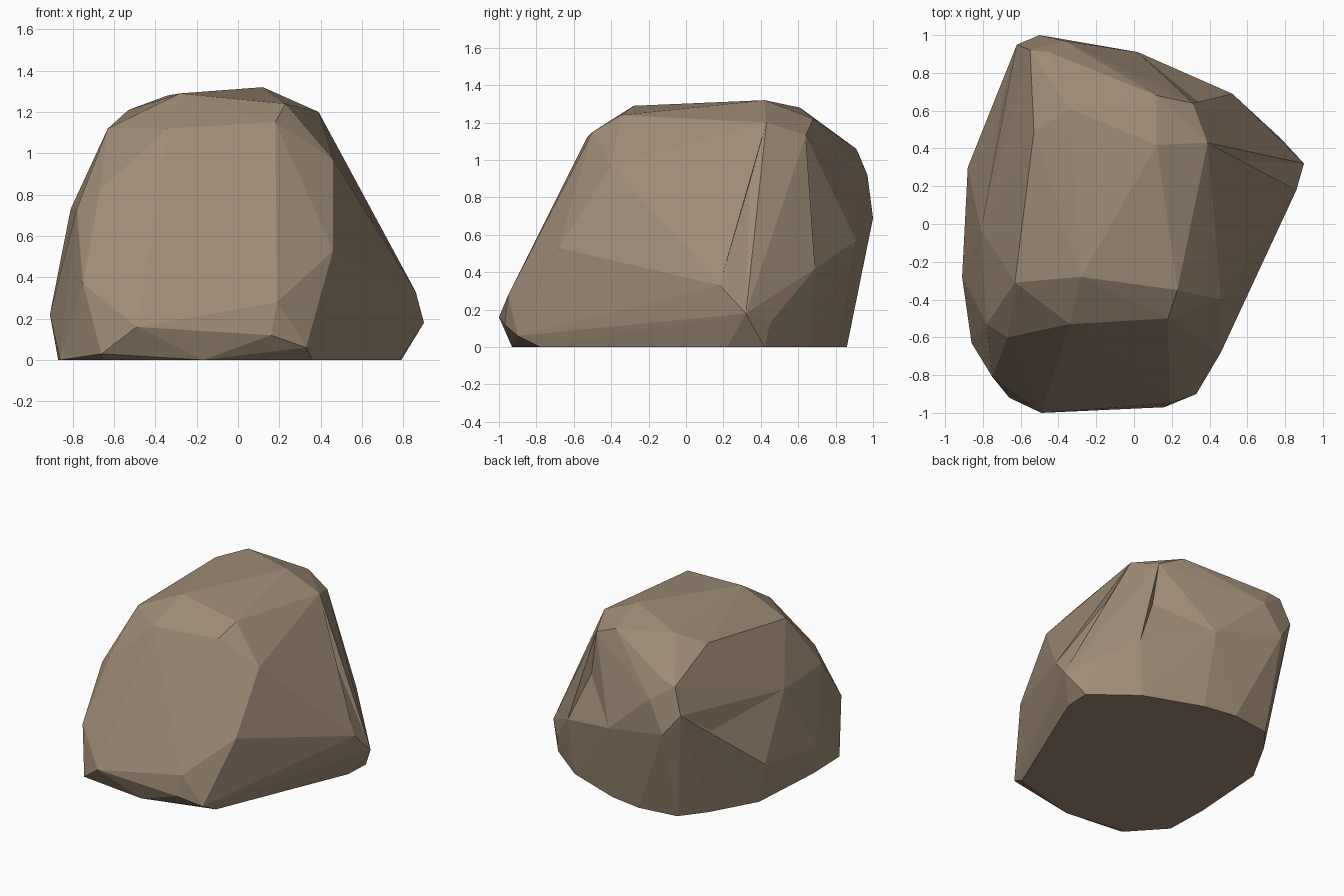
import bpy, bmesh
from mathutils import Vector
from mathutils.bvhtree import BVHTree

if "Cube" in bpy.data.objects:
    bpy.data.objects.remove(bpy.data.objects["Cube"])

# Outline of the flat underside
base = [(-.86, -.63), (-.87, -.3), (-.83, .3), (-.64, .64), (-.5, .82), (-.2, .86),
        (.05, .82), (.48, .66), (.79, .42), (.78, .22), (.66, -.03), (.36, -.78),
        (-.17, -.93), (-.65, -.86)]

# Corners of the boulder's facets
corners = [
    # crown
    (-.28, -.28, 1.29), (.23, -.35, 1.24), (.12, .42, 1.32), (.39, .43, 1.2),
    (.31, .64, 1.13), (.12, .68, 1.22), (-.34, .61, 1.28), (-.53, .49, 1.21),
    (-.63, -.31, 1.12),
    # sloping front
    (-.34, -.53, 1.12), (.18, -.5, 1.15), (-.67, -.6, .82), (-.75, -.81, .37),
    (-.49, -1, .16), (.19, -.95, .28), (.16, -.97, .12), (.33, -.9, .06), (-.66, -.92, .03),
    # right side and foot
    (.46, -.68, .53), (.46, -.4, .97), (.66, -.22, .41), (.86, .18, .33),
    (.9, .32, .18), (.78, .45, .13), (.52, .69, .42),
    # back
    (-.45, .91, 1.06), (-.55, .92, 1.04), (-.37, .97, .92), (-.62, .95, .85),
    (-.5, 1, .69), (.02, .91, .57),
    # left side
    (-.78, -.53, .73), (-.81, -.03, .73), (-.91, -.28, .22), (-.88, .3, .3)]

# Shallow hollows between the ridges
hollows = [(.53, .34, .88), (.36, .63, .79), (-.69, .68, .65)]

bm = bmesh.new()
for p in [(x, y, 0) for x, y in base] + corners:
    bm.verts.new(p)
hull = bmesh.ops.convex_hull(bm, input=bm.verts[:])
loose = [v for v in bm.verts if not v.link_faces]
bmesh.ops.delete(bm, geom=loose, context='VERTS')

for h in hollows:
    bm.faces.ensure_lookup_table()
    index = BVHTree.FromBMesh(bm).find_nearest(Vector(h))[2]
    poked = bmesh.ops.poke(bm, faces=[bm.faces[index]])
    poked['verts'][0].co = h

bmesh.ops.dissolve_limit(bm, angle_limit=.01, verts=bm.verts[:], edges=bm.edges[:])
bmesh.ops.recalc_face_normals(bm, faces=bm.faces[:])

mesh = bpy.data.meshes.new("boulder")
bm.to_mesh(mesh)
bm.free()
boulder = bpy.data.objects.new("boulder", mesh)
bpy.context.collection.objects.link(boulder)

# Brown stone
stone = bpy.data.materials.new("stone")
stone.diffuse_color = (.35, .26, .18, 1)
stone.use_nodes = True
stone.node_tree.nodes["Principled BSDF"].inputs["Base Color"].default_value = stone.diffuse_color
mesh.materials.append(stone)
